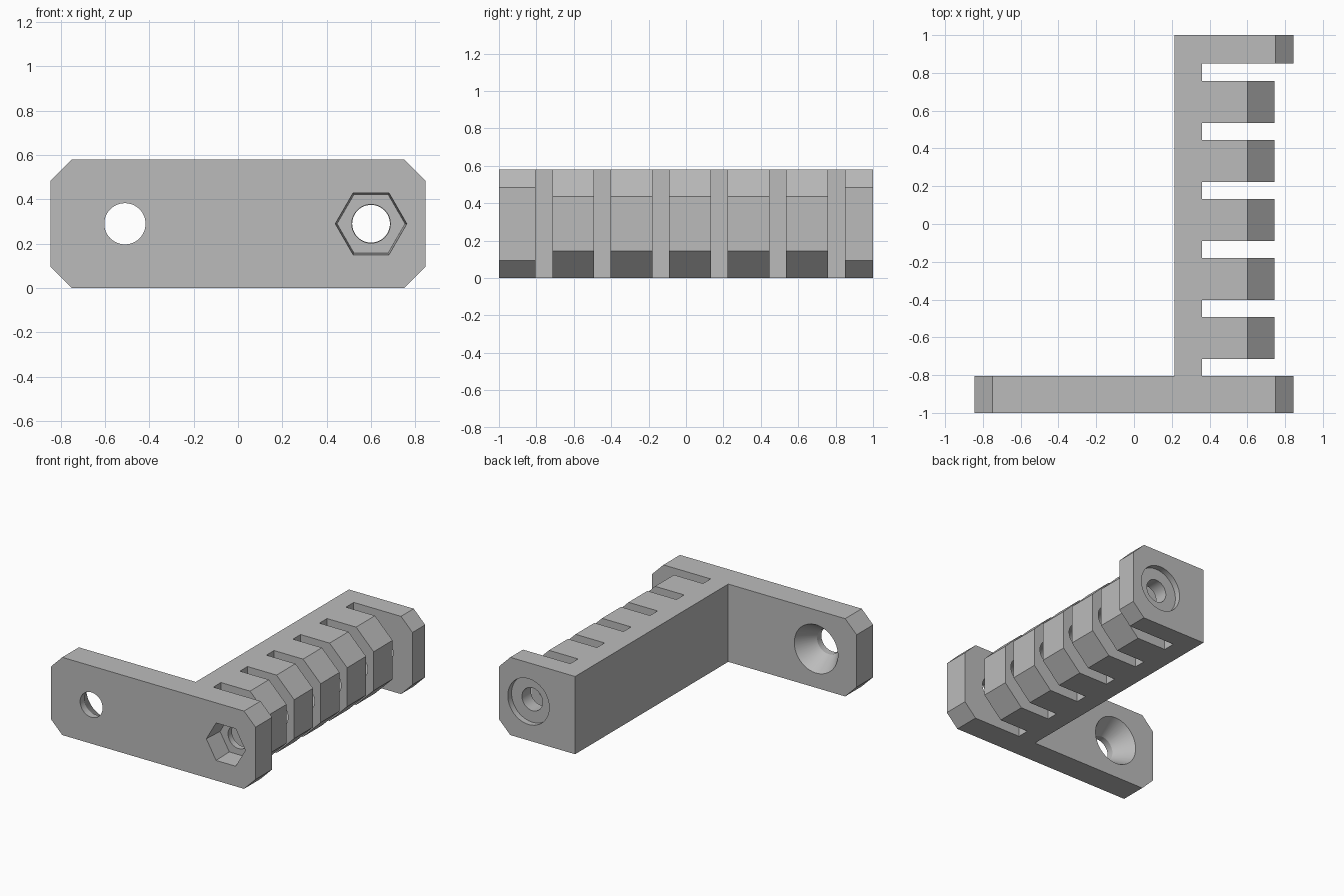
import bpy, bmesh
from math import cos, sin, tau, radians

old = bpy.data.objects.get("Cube")
if old:
    bpy.data.objects.remove(old, do_unlink=True)

grey = bpy.data.materials.new("plain_grey")
grey.use_nodes = True
colour = (0.5, 0.5, 0.5, 1)
grey.diffuse_color = colour
grey.node_tree.nodes["Principled BSDF"].inputs["Base Color"].default_value = colour

HEIGHT = 0.58
MID = HEIGHT / 2
BOLT_X, SCREW_X = 0.6, -0.51


def loft(name, near, far):
    """Solid between two matching rings of points."""
    bm = bmesh.new()
    a = [bm.verts.new(p) for p in near]
    b = [bm.verts.new(p) for p in far]
    bm.faces.new(a)
    bm.faces.new(b)
    for i in range(len(a)):
        j = (i + 1) % len(a)
        bm.faces.new((a[i], a[j], b[j], b[i]))
    bmesh.ops.recalc_face_normals(bm, faces=bm.faces)
    mesh = bpy.data.meshes.new(name)
    bm.to_mesh(mesh)
    bm.free()
    obj = bpy.data.objects.new(name, mesh)
    bpy.context.collection.objects.link(obj)
    mesh.materials.append(grey)
    return obj


def block(name, x0, x1, y0, y1, right=0, left=0):
    """Full-height block with chamfered corners on its -x and +x ends."""
    outline = [(x0 + right, 0), (x1 - left, 0)]
    if left:
        outline += [(x1, left), (x1, HEIGHT - left)]
    outline += [(x1 - left, HEIGHT), (x0 + right, HEIGHT)]
    if right:
        outline += [(x0, HEIGHT - right), (x0, right)]
    return loft(name, [(x, y0, z) for x, z in outline],
                [(x, y1, z) for x, z in outline])


def drill(obj, x, y0, r0, y1, r1, sides=48):
    """Cut a straight or tapered hole along y."""
    def ring(y, r):
        return [(x + r * cos(tau * i / sides), y, MID + r * sin(tau * i / sides))
                for i in range(sides)]
    cutter = loft("cutter", ring(y0, r0), ring(y1, r1))
    cutter.hide_render = True
    mod = obj.modifiers.new("hole", "BOOLEAN")
    mod.operation = "DIFFERENCE"
    mod.solver = "EXACT"
    mod.object = cutter
    bpy.context.view_layer.objects.active = obj
    bpy.ops.object.modifier_apply(modifier=mod.name)
    bpy.data.objects.remove(cutter, do_unlink=True)


# Front mounting plate: countersunk screw hole, hex nut pocket, bolt hole
plate = block("mounting_plate", -0.845, 0.845, -1, -0.805, 0.095, 0.095)
drill(plate, SCREW_X, -1.1, 0.093, -0.7, 0.093)
drill(plate, SCREW_X, -0.95, 0.093, -0.795, 0.186)
drill(plate, BOLT_X, -1.1, 0.087, -0.7, 0.087)
drill(plate, BOLT_X, -1.01, 0.162, -0.85, 0.153, 6)

# Long spine joining everything
spine = block("spine", 0.215, 0.36, -0.805, 1)

# Row of chamfered fins with the bolt hole running through
fins = []
for i in range(5):
    y = -0.715 + 0.3125 * i
    fin = block(f"fin_{i + 1}", 0.36, 0.745, y, y + 0.223, 0, 0.145)
    drill(fin, BOLT_X, y - 0.1, 0.095, y + 0.3, 0.095)
    fins.append(fin)

# Back end block with a shallow counterbore
end = block("end_block", 0.36, 0.845, 0.85, 1, 0, 0.095)
drill(end, BOLT_X, 0.8, 0.085, 1.1, 0.085)
drill(end, BOLT_X, 0.955, 0.171, 1.1, 0.171)

# Smooth the round holes, keep flat edges sharp
bpy.ops.object.select_all(action="DESELECT")
for obj in [plate, spine, end, *fins]:
    obj.select_set(True)
bpy.context.view_layer.objects.active = plate
bpy.ops.object.shade_smooth_by_angle(angle=radians(25))
